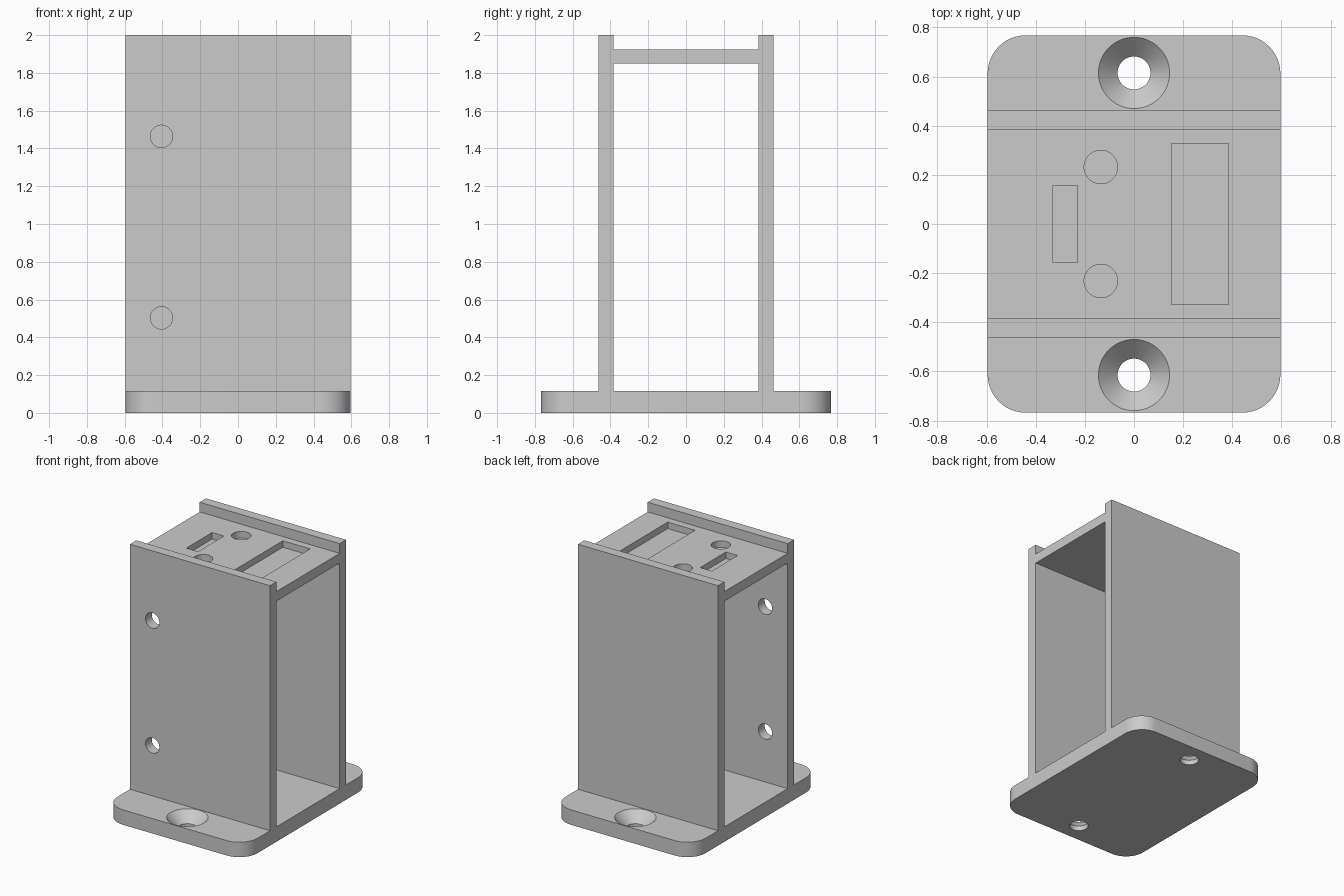
import bpy
import bmesh
import math

if "Cube" in bpy.data.objects:
    bpy.data.objects.remove(bpy.data.objects["Cube"], do_unlink=True)

# Single plain grey
grey = bpy.data.materials.new("plain grey")
grey.use_nodes = True
colour = (0.6, 0.6, 0.6, 1)
grey.diffuse_color = colour
grey.node_tree.nodes["Principled BSDF"].inputs["Base Color"].default_value = colour

HALF_X, HALF_Y = 0.596, 0.768
BASE_TOP = 0.115
WALL_IN, WALL_OUT = 0.385, 0.462
DECK_LOW, DECK_TOP = 1.85, 1.925
POCKET = 0.05


def finish(name, bm):
    bmesh.ops.recalc_face_normals(bm, faces=bm.faces)
    mesh = bpy.data.meshes.new(name)
    bm.to_mesh(mesh)
    bm.free()
    mesh.materials.append(grey)
    obj = bpy.data.objects.new(name, mesh)
    bpy.context.collection.objects.link(obj)
    return obj


def box(name, x, y, z):
    bm = bmesh.new()
    bmesh.ops.create_cube(bm, size=1)
    for v in bm.verts:
        v.co = [(r[0] + r[1]) / 2 + c * (r[1] - r[0]) for c, r in zip(v.co, (x, y, z))]
    return finish(name, bm)


def turned(name, profile, centre, along_y=False, sides=64):
    """Solid of revolution from (radius, height) pairs."""
    bm = bmesh.new()
    rings = []
    for r, h in profile:
        ring = []
        for i in range(sides):
            a = math.tau * i / sides
            p = (r * math.cos(a), r * math.sin(a), h)
            if along_y:
                p = (p[0], p[2], p[1])
            ring.append(bm.verts.new([c + q for c, q in zip(centre, p)]))
        rings.append(ring)
    for low, high in zip(rings, rings[1:]):
        for i in range(sides):
            j = (i + 1) % sides
            bm.faces.new((low[i], low[j], high[j], high[i]))
    bm.faces.new(rings[0])
    bm.faces.new(rings[-1])
    return finish(name, bm)


def cut(obj, cutters):
    for cutter in cutters:
        mod = obj.modifiers.new("cut", "BOOLEAN")
        mod.operation = "DIFFERENCE"
        mod.solver = "EXACT"
        mod.object = cutter
        bpy.ops.object.select_all(action="DESELECT")
        bpy.context.view_layer.objects.active = obj
        obj.select_set(True)
        bpy.ops.object.modifier_apply(modifier=mod.name)
        bpy.data.objects.remove(cutter, do_unlink=True)
    bpy.ops.object.shade_smooth_by_angle(angle=math.radians(30))


# Base plate with rounded corners and two countersunk screw holes
base = box("base_plate", (-HALF_X, HALF_X), (-HALF_Y, HALF_Y), (0, BASE_TOP))
bm = bmesh.new()
bm.from_mesh(base.data)
upright = [e for e in bm.edges if abs(e.verts[0].co.z - e.verts[1].co.z) > 0.05]
bmesh.ops.bevel(bm, geom=upright, offset=0.155, segments=12, profile=0.5, affect="EDGES")
bm.to_mesh(base.data)
bm.free()
sink = [(0.067, -0.1), (0.067, 0.037), (0.145, BASE_TOP), (0.145, 0.2)]
cut(base, [turned("screw_cutter", sink, (0, y, 0)) for y in (-0.615, 0.615)])

# Side walls, the front one drilled twice
box("back_wall", (-HALF_X, HALF_X), (WALL_IN, WALL_OUT), (BASE_TOP, 2))
front = box("front_wall", (-HALF_X, HALF_X), (-WALL_OUT, -WALL_IN), (BASE_TOP, 2))
cut(front, [turned("wall_hole_cutter", [(0.059, -0.1), (0.059, 0.1)],
                   (-0.405, -0.42, z), along_y=True) for z in (0.503, 1.464)])

# Recessed top deck with shallow round and rectangular pockets
deck = box("top_deck", (-HALF_X, HALF_X), (-WALL_IN, WALL_IN), (DECK_LOW, DECK_TOP))
depth = (DECK_TOP - POCKET, DECK_TOP + 0.1)
pockets = [box("slot_cutter", (-0.33, -0.23), (-0.157, 0.157), depth),
           box("window_cutter", (0.152, 0.385), (-0.328, 0.328), depth)]
pockets += [turned("round_cutter", [(0.068, depth[0]), (0.068, depth[1])], (-0.135, y, 0))
            for y in (-0.232, 0.232)]
cut(deck, pockets)
